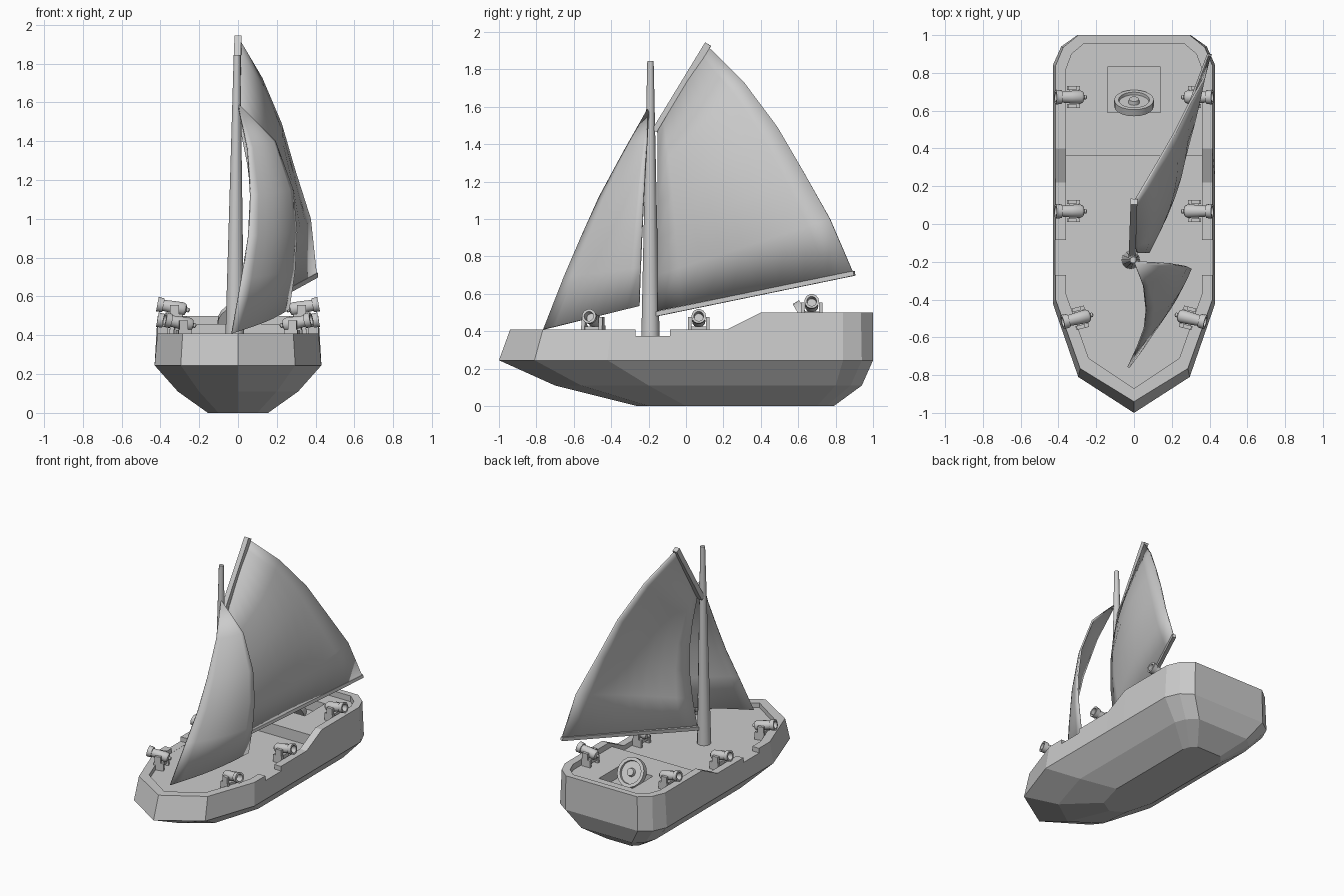
import bpy, bmesh
from math import sin, cos, pi, radians
from mathutils import Vector, Matrix

if "Cube" in bpy.data.objects:
    bpy.data.objects.remove(bpy.data.objects["Cube"])


def make(name, bm, smooth=None):
    bmesh.ops.recalc_face_normals(bm, faces=bm.faces)
    me = bpy.data.meshes.new(name)
    bm.to_mesh(me)
    bm.free()
    ob = bpy.data.objects.new(name, me)
    bpy.context.collection.objects.link(ob)
    if smooth:
        bpy.ops.object.select_all(action='DESELECT')
        ob.select_set(True)
        bpy.context.view_layer.objects.active = ob
        bpy.ops.object.shade_smooth_by_angle(angle=radians(smooth))
    return ob


def loft(bm, rings, caps=True):
    vs = [[bm.verts.new(p) for p in r] for r in rings]
    n = len(vs[0])
    for a, b in zip(vs, vs[1:]):
        for i in range(n):
            j = (i + 1) % n
            bm.faces.new((a[i], a[j], b[j], b[i]))
    if caps:
        bm.faces.new(vs[0])
        bm.faces.new(vs[-1])


def add_box(bm, lo, hi):
    lo, hi = Vector(lo), Vector(hi)
    m = Matrix.Translation((lo + hi) / 2) @ Matrix.Diagonal((*(hi - lo), 1))
    bmesh.ops.create_cube(bm, size=1, matrix=m)


def lathe(bm, profile, n):
    # revolve (x, radius) pairs around the local x axis
    loft(bm, [[(x, r * cos(2 * pi * i / n), r * sin(2 * pi * i / n))
               for i in range(n)] for x, r in profile])


def spar(name, a, b, w):
    a, b = Vector(a), Vector(b)
    bm = bmesh.new()
    q = (b - a).to_track_quat('Z', 'Y').to_matrix().to_4x4()
    bmesh.ops.create_cube(bm, size=1, matrix=Matrix.Translation((a + b) / 2) @ q
                          @ Matrix.Diagonal((w, w, (b - a).length, 1)))
    return make(name, bm)


def cut(ob, name, lo, hi):
    bm = bmesh.new()
    add_box(bm, lo, hi)
    c = make(name, bm)
    c.hide_render = True
    c.hide_viewport = True
    m = ob.modifiers.new(name, 'BOOLEAN')
    m.operation = 'DIFFERENCE'
    m.object = c
    m.solver = 'EXACT'


def rail(x, y):
    return 0.41 + 0.09 * min(1, max(0, (y - 0.22) / 0.18))


def ring(half, z):
    # half outline from bow to stern, mirrored; extra points where the rail rises
    x = half[2][0]
    h = half[:3] + [(x, 0.22), (x, 0.4)] + half[3:]
    pts = h + [(-px, py) for px, py in reversed(h[1:])]
    return [(px, py, z(px, py) if callable(z) else z) for px, py in pts]


# Hull: bottom, bilge, widest line, rail, inner wall and deck
bottom = [(0, -.26), (.1, -.2), (.155, 0), (.155, .7), (.14, .75), (.1, .79)]
bilge = [(0, -.7), (.2, -.56), (.31, -.2), (.31, .8), (.28, .88), (.21, .94)]
wide = [(0, -1), (.295, -.81), (.43, -.42), (.43, .84), (.385, .94), (.3, 1)]
top = [(0, -.94), (.285, -.765), (.415, -.4), (.415, .84), (.375, .935), (.295, 1)]
inner = [(0, -.87), (.24, -.71), (.36, -.37), (.36, .82), (.33, .9), (.265, .955)]
bm = bmesh.new()
loft(bm, [ring(bottom, 0), ring(bilge, .11), ring(wide, .245), ring(top, rail),
          ring(inner, rail), ring(inner, .375)])
hull = make("hull", bm)
cut(hull, "gangway_cutter", (-.6, -.27, .376), (.6, -.085, .6))

# Raised stern deck with helm well
half = [(.365, .36), (.365, .82), (.335, .905), (.268, .96)]
out = half + [(-x, y) for x, y in reversed(half)]
bm = bmesh.new()
loft(bm, [[(x, y, z) for x, y in out] for z in (.36, .457)])
deck = make("stern_deck", bm)
cut(deck, "helm_well_cutter", (-.14, .59, .3), (.14, .83, .6))

# Steering wheel: rim, recessed face and hub, leaning towards the bow
bm = bmesh.new()
lathe(bm, [(-.02, .085), (-.02, .105), (.02, .105), (.02, .082), (.004, .08),
           (.004, .03), (.025, .026), (.025, .005)], 20)
bm.transform(Matrix.Translation((0, .64, .465)) @ Matrix.Rotation(radians(30), 4, 'X')
             @ Matrix.Rotation(pi / 2, 4, 'Z'))
make("steering_wheel", bm, 35)

# Mast
bm = bmesh.new()
n = 12
loft(bm, [[(x + r * cos(2 * pi * i / n), -.19 + r * sin(2 * pi * i / n), z) for i in range(n)]
          for x, r, z in ((-.017, .049, .36), (-.005, .017, 1.845))])
make("mast", bm, 40)

# Boom and gaff
spar("boom", (.0, -.17, .49), (.4, .9, .71), .025)
spar("gaff", (-.01, -.165, 1.47), (0, .118, 1.935), .036)


def sail(name, luff, leech, bulge, nu=8):
    # rows of points from luff to leech, bellied towards +x
    bm = bmesh.new()
    rows = []
    for a, b, s in zip(luff, leech, bulge):
        a, b = Vector(a), Vector(b)
        rows.append([bm.verts.new(a.lerp(b, u / nu) + Vector((s * sin(pi * u / nu), 0, 0)))
                     for u in range(nu + 1)])
    for a, b in zip(rows, rows[1:]):
        for i in range(nu):
            bm.faces.new((a[i], a[i + 1], b[i + 1], b[i]))
    bmesh.ops.remove_doubles(bm, verts=bm.verts, dist=.0005)
    ob = make(name, bm, 40)
    m = ob.modifiers.new("thickness", 'SOLIDIFY')
    m.thickness = .012
    m.offset = 0


# Mainsail
luff = [(.015 + .065 * sin(pi * t / 5), -.15, .51 + .192 * t) for t in range(6)]
leech = [(.4, .89, .72), (.37, .77, 1), (.29, .63, 1.25), (.22, .49, 1.49),
         (.12, .315, 1.725), (.005, .12, 1.92)]
sail("mainsail", luff, leech, (0, .04, .06, .06, .04, 0))

# Jib
sail("jib",
     [(-.03, -.76, .41), (.02, -.65, .69), (.055, -.555, .91), (.065, -.46, 1.12),
      (.05, -.33, 1.36), (0, -.2, 1.59)],
     [(.26, -.25, .535), (.29, -.243, .74), (.3, -.235, .93), (.28, -.225, 1.15),
      (.19, -.21, 1.4), (0, -.2, 1.59)],
     (.03, .035, .035, .03, .02, 0))

# Cannons: barrel tilted up and outwards on a two-cheek carriage
barrel = [(-.088, .004), (-.083, .012), (-.072, .012), (-.066, .028), (-.052, .036),
          (0, .033), (.05, .029), (.05, .037), (.082, .039), (.082, .026), (.03, .024)]
for name, x, y, z, yaw in (("front", .3, -.5, .375, -14), ("middle", .335, .068, .375, 0),
                           ("rear", .335, .672, .455, 0)):
    for side, label in ((1, "right"), (-1, "left")):
        place = (Matrix.Diagonal((side, 1, 1, 1)) @ Matrix.Translation((x, y, z))
                 @ Matrix.Rotation(radians(yaw), 4, 'Z'))
        bm = bmesh.new()
        lathe(bm, barrel, 14)
        bm.transform(place @ Matrix.Translation((0, 0, .09)) @ Matrix.Rotation(radians(-11), 4, 'Y'))
        make(f"{name}_{label}_cannon_barrel", bm, 35)
        bm = bmesh.new()
        for s in (-1, 1):
            y0, y1 = sorted((s * .038, s * .058))
            add_box(bm, (-.05, y0, 0), (.02, y1, .055))
            add_box(bm, (-.03, y0, .055), (.015, y1, .1))
        add_box(bm, (-.04, -.038, .02), (.01, .038, .05))
        bm.transform(place)
        make(f"{name}_{label}_cannon_carriage", bm)
